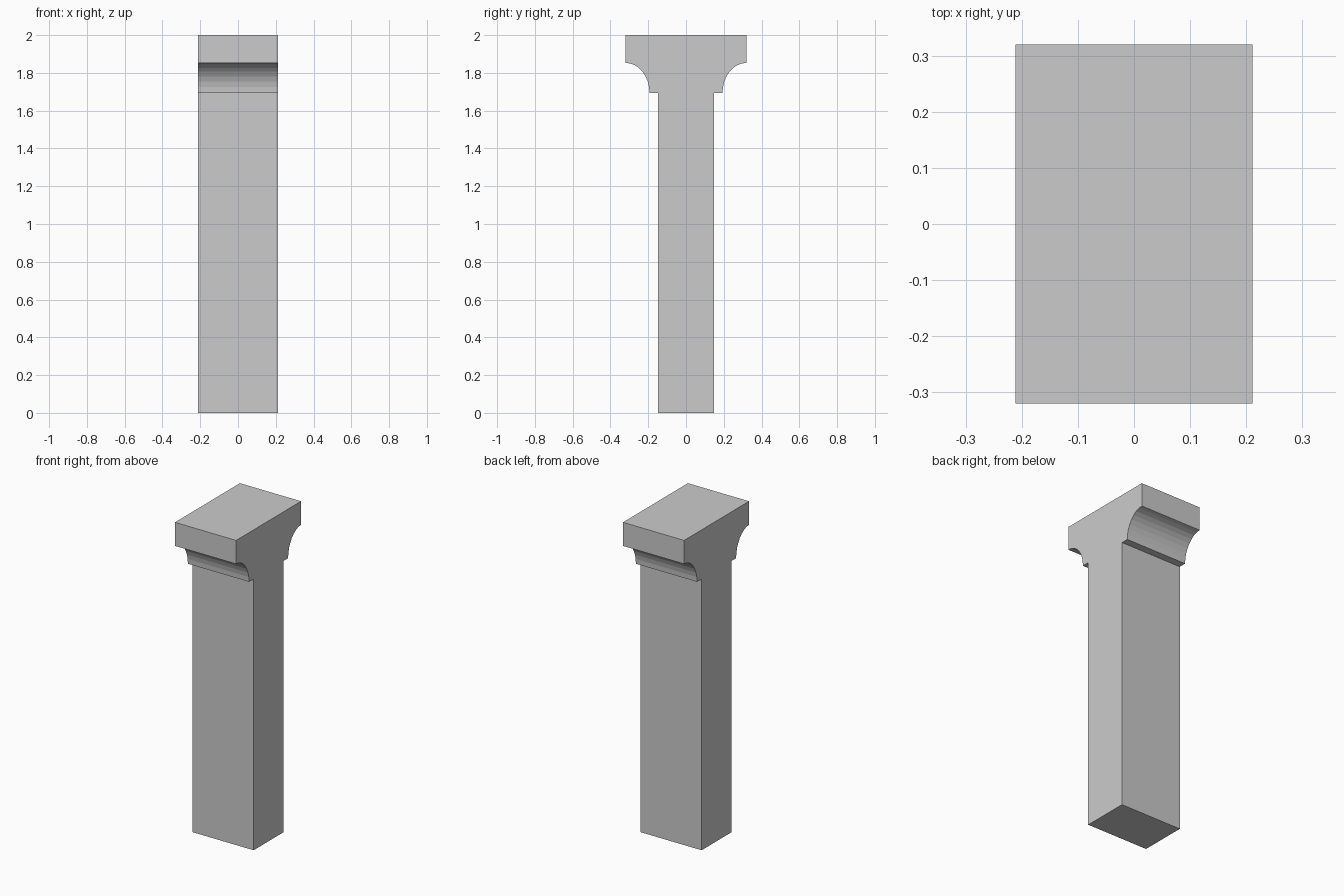
import bpy, bmesh, math

if "Cube" in bpy.data.objects:
    bpy.data.objects.remove(bpy.data.objects["Cube"])

HALF_WIDTH = 0.211
STEPS = 8

stone = bpy.data.materials.new("grey_stone")
stone.diffuse_color = (0.6, 0.6, 0.6, 1)
stone.use_nodes = True
stone.node_tree.nodes["Principled BSDF"].inputs["Base Color"].default_value = stone.diffuse_color

# Right half of the side profile: shaft, small ledge, concave cove, cap slab
half = [(0.147, 0.0), (0.147, 1.693)]
for i in range(STEPS + 1):
    t = math.pi / 2 * i / STEPS
    half.append((0.32 - 0.127 * math.cos(t), 1.693 + 0.16 * math.sin(t)))
half.append((0.32, 2.0))
profile = half + [(-y, z) for y, z in reversed(half)]

# Extrude the mirrored profile across the width
bm = bmesh.new()
face = bm.faces.new([bm.verts.new((-HALF_WIDTH, y, z)) for y, z in profile])
result = bmesh.ops.extrude_face_region(bm, geom=[face], use_keep_orig=True)
moved = [v for v in result["geom"] if isinstance(v, bmesh.types.BMVert)]
bmesh.ops.translate(bm, verts=moved, vec=(2 * HALF_WIDTH, 0, 0))
bmesh.ops.recalc_face_normals(bm, faces=bm.faces[:])

mesh = bpy.data.meshes.new("pillar")
bm.to_mesh(mesh)
bm.free()
mesh.materials.append(stone)
bpy.context.collection.objects.link(bpy.data.objects.new("pillar", mesh))
